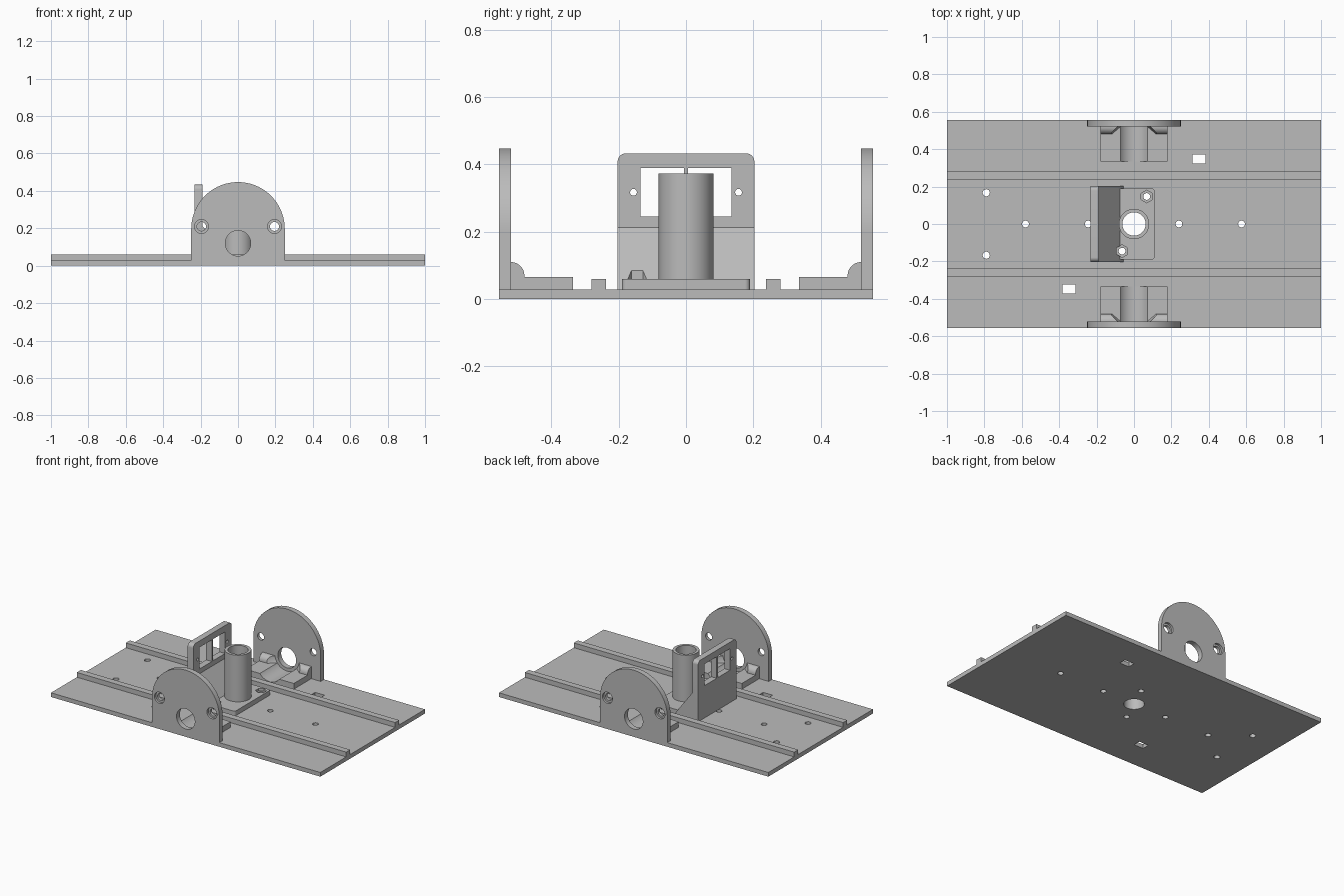
import bpy, bmesh, math
from mathutils import Matrix, Vector

if "Cube" in bpy.data.objects:
    bpy.data.objects.remove(bpy.data.objects["Cube"], do_unlink=True)

grey = bpy.data.materials.new("light grey plastic")
grey.use_nodes = True
colour = (0.5, 0.5, 0.5, 1)
grey.diffuse_color = colour
grey.node_tree.nodes["Principled BSDF"].inputs["Base Color"].default_value = colour

AXES = {"x": Matrix.Rotation(math.pi / 2, 4, "Y"),
        "y": Matrix.Rotation(-math.pi / 2, 4, "X"),
        "z": Matrix()}
T = 0.028          # base plate thickness
PAD = 0.06         # top of rails and centre pad
HOLE_Z = 0.12      # height of the shaft hole axis


def finish(name, bm):
    bmesh.ops.recalc_face_normals(bm, faces=bm.faces)
    mesh = bpy.data.meshes.new(name)
    bm.to_mesh(mesh)
    bm.free()
    obj = bpy.data.objects.new(name, mesh)
    bpy.context.collection.objects.link(obj)
    mesh.materials.append(grey)
    return obj


def box(name, x0, x1, y0, y1, z0, z1):
    return prism(name, [(x0, y0), (x1, y0), (x1, y1), (x0, y1)], "z", z0, z1)


def prism(name, points, axis, a, b):
    """Extrude a 2D outline: z uses (x, y), y uses (x, z), x uses (y, z)."""
    place = {"x": lambda u, v: (a, u, v), "y": lambda u, v: (u, a, v),
             "z": lambda u, v: (u, v, a)}[axis]
    step = Vector([(b - a) * (k == axis) for k in "xyz"])
    bm = bmesh.new()
    face = bm.faces.new([bm.verts.new(place(u, v)) for u, v in points])
    top = bmesh.ops.extrude_face_region(bm, geom=[face])["geom"]
    bmesh.ops.translate(bm, vec=step, verts=[v for v in top if isinstance(v, bmesh.types.BMVert)])
    return finish(name, bm)


def cylinder(name, axis, centre, r, length, r2=None, sides=48):
    bm = bmesh.new()
    bmesh.ops.create_cone(bm, cap_ends=True, segments=sides, radius1=r,
                          radius2=r if r2 is None else r2, depth=length,
                          matrix=Matrix.Translation(centre) @ AXES[axis])
    return finish(name, bm)


def arc(cx, cy, r, start, end, n=10):
    angles = [math.radians(start + (end - start) * i / n) for i in range(n + 1)]
    return [(cx + r * math.cos(t), cy + r * math.sin(t)) for t in angles]


def rounded(x0, x1, y0, y1, r):
    return (arc(x1 - r, y0 + r, r, -90, 0) + arc(x1 - r, y1 - r, r, 0, 90)
            + arc(x0 + r, y1 - r, r, 90, 180) + arc(x0 + r, y0 + r, r, 180, 270))


def combine(obj, others, operation="DIFFERENCE"):
    bpy.context.view_layer.objects.active = obj
    for other in others:
        mod = obj.modifiers.new("cut", "BOOLEAN")
        mod.operation, mod.object, mod.solver = operation, other, "EXACT"
        bpy.ops.object.modifier_apply(modifier=mod.name)
        bpy.data.objects.remove(other, do_unlink=True)
    return obj


def drill(x, y, r, sides=32):
    return cylinder("cutter", "z", (x, y, 0), r, 1, sides=sides)


bolts = [(0.068, 0.147), (-0.064, -0.145)]

# Base plate with its mounting holes and slots
base = box("base_plate", -1, 1, -0.555, 0.555, 0, T)
holes = [drill(-0.79, s * 0.167, 0.019) for s in (1, -1)]
holes += [drill(x, 0, 0.018) for x in (-0.58, -0.245, 0.24, 0.575)]
holes += [drill(x, y, 0.018) for x, y in bolts] + [drill(0, 0, 0.062, 64)]
holes += [box("cutter", s * 0.348 - 0.035, s * 0.348 + 0.035, s * 0.348 - 0.024,
              s * 0.348 + 0.024, -1, 1) for s in (1, -1)]
combine(base, holes)

for side, s in (("left_row", 1), ("right_row", -1)):
    end = "back" if s > 0 else "front"
    # Guide rail along the whole base
    box(end + "_rail", -1, 1, *sorted((s * 0.238, s * 0.281)), T, PAD)

    # Round-topped end plate with shaft hole and counterbored screw holes
    outline = [(-0.25, T), (0.25, T)] + arc(0, 0.197, 0.25, 0, 180, 48)
    plate = prism(end + "_end_plate", outline, "y", s * 0.52, s * 0.555)
    cuts = [cylinder("cutter", "y", (0, s * 0.54, HOLE_Z), 0.068, 0.2)]
    for x in (-0.195, 0.195):
        cuts.append(cylinder("cutter", "y", (x, s * 0.54, 0.21), 0.024, 0.2))
        cuts.append(cylinder("cutter", "y", (x, s * 0.56, 0.21), 0.037, 0.04))
    combine(plate, cuts)

    # Foot with a curved trough in line with the shaft hole
    foot = box(end + "_foot", -0.18, 0.18, *sorted((s * 0.335, s * 0.52)), T, 0.066)
    combine(foot, [cylinder("cutter", "y", (0, s * 0.4, HOLE_Z), 0.09, 0.6)])

    # Rounded shoulder between foot and end plate, flared open in the middle
    curve = [(s * y, z) for y, z in arc(0.52, 0.07, 0.04, 180, 90)]
    shoulder = prism(end + "_shoulder", [(s * 0.52, 0.066), (s * 0.48, 0.066)] + curve,
                     "x", -0.18, 0.18)
    radii = (0.14, 0.08) if s > 0 else (0.08, 0.14)
    combine(shoulder, [cylinder("cutter", "y", (0, s * 0.5, HOLE_Z), radii[0], 0.06, radii[1])])

# Centre bracket: pad, sloping wedge and upright window frame in one piece
bracket = prism("centre_bracket", rounded(-0.22, 0.11, -0.19, 0.19, 0.015), "z", T, PAD)
wedge = prism("wedge", [(-0.21, T), (-0.055, T), (-0.075, PAD), (-0.19, 0.213), (-0.21, 0.213)],
              "y", -0.203, 0.203)
frame = prism("frame", [(-0.203, T), (0.203, T)] + arc(0.178, 0.408, 0.025, 0, 90)
              + arc(-0.178, 0.408, 0.025, 90, 180), "x", -0.232, -0.19)
combine(bracket, [wedge, frame], "UNION")
cuts = [box("cutter", -0.4, -0.1, *sorted((s * 0.006, s * 0.135)), 0.245, 0.39) for s in (1, -1)]
cuts += [cylinder("cutter", "x", (-0.2, s * 0.156, 0.317), 0.01, 0.2) for s in (1, -1)]
cuts += [drill(0, 0, 0.062, 64)] + [drill(x, y, 0.018) for x, y in bolts]
cuts += [cylinder("cutter", "z", (x, y, 0.145), 0.034, 0.2, sides=6) for x, y in bolts]
combine(bracket, cuts)

# Hollow post
post = cylinder("post", "z", (0, 0, (PAD + 0.373) / 2), 0.081, 0.373 - PAD, sides=64)
combine(post, [drill(0, 0, 0.062, 64)])

# Smooth the curved walls while keeping the edges crisp
for obj in bpy.context.scene.objects:
    if obj.type == "MESH":
        bpy.ops.object.select_all(action="DESELECT")
        obj.select_set(True)
        bpy.context.view_layer.objects.active = obj
        bpy.ops.object.shade_smooth_by_angle(angle=math.radians(30))
